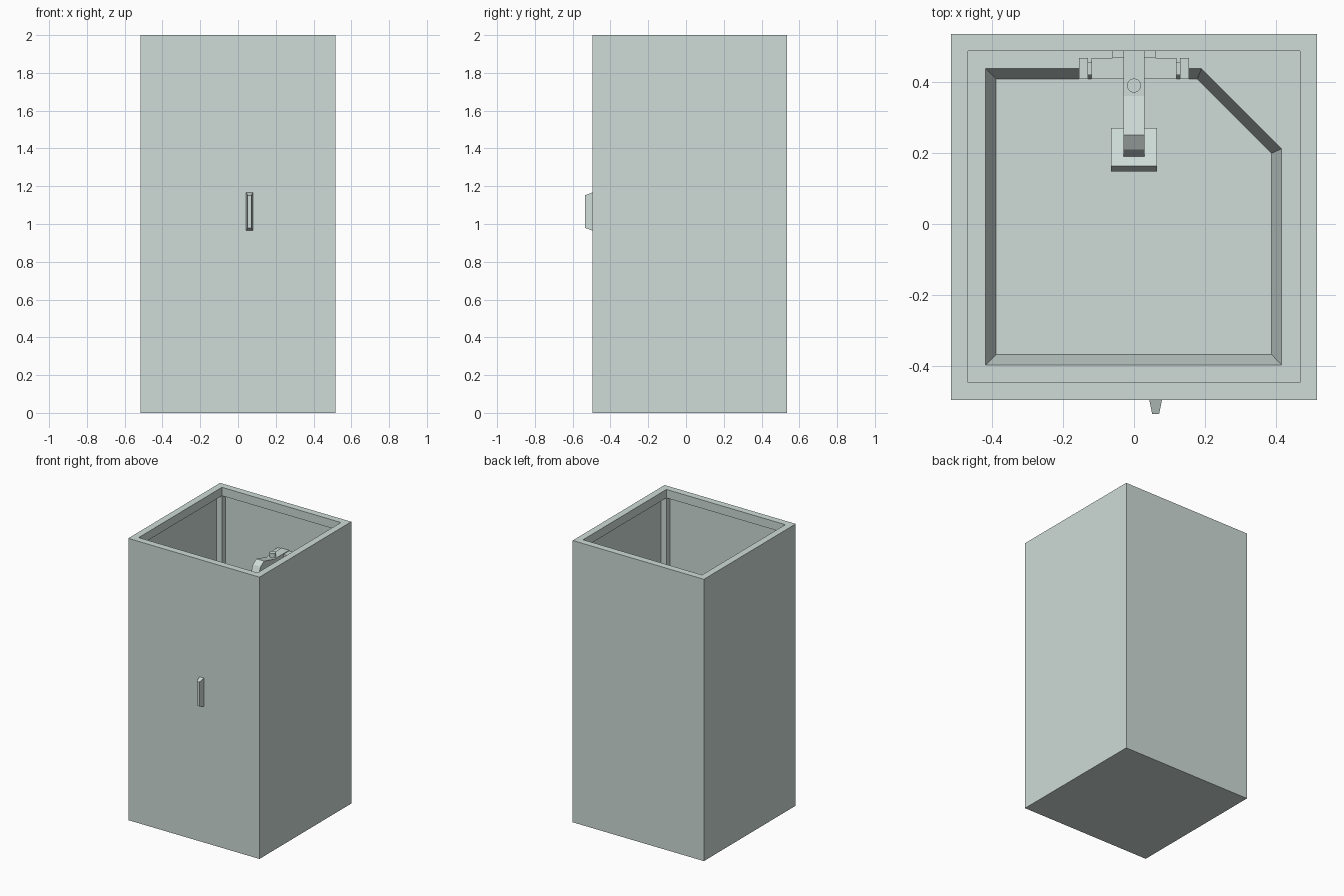
import bpy, bmesh
from mathutils import Matrix, Vector

if "Cube" in bpy.data.objects:
    bpy.data.objects.remove(bpy.data.objects["Cube"])

# One flat colour for the whole cabin
mat = bpy.data.materials.new("pale_grey_green")
mat.diffuse_color = (0.62, 0.71, 0.68, 1)
mat.use_nodes = True
mat.node_tree.nodes["Principled BSDF"].inputs["Base Color"].default_value = mat.diffuse_color


def finish(name, bm):
    bmesh.ops.recalc_face_normals(bm, faces=bm.faces)
    me = bpy.data.meshes.new(name)
    bm.to_mesh(me)
    bm.free()
    me.materials.append(mat)
    ob = bpy.data.objects.new(name, me)
    bpy.context.collection.objects.link(ob)
    return ob


def box(name, x0, x1, y0, y1, z0, z1, tilt=0):
    c = Vector(((x0 + x1) / 2, (y0 + y1) / 2, (z0 + z1) / 2))
    m = Matrix.Translation(c) @ Matrix.Rotation(tilt, 4, 'X') @ \
        Matrix.Diagonal((x1 - x0, y1 - y0, z1 - z0, 1))
    bm = bmesh.new()
    bmesh.ops.create_cube(bm, size=1, matrix=m)
    return finish(name, bm)


def loft(name, loops, cap_start=True, cap_end=True):
    """Skin a list of point loops with equal counts."""
    bm = bmesh.new()
    rings = [[bm.verts.new(p) for p in l] for l in loops]
    n = len(rings[0])
    for a, b in zip(rings, rings[1:]):
        for i in range(n):
            j = (i + 1) % n
            bm.faces.new((a[i], a[j], b[j], b[i]))
    if cap_start:
        bm.faces.new(rings[0])
    if cap_end:
        bm.faces.new(rings[-1])
    return finish(name, bm)


X = 0.515                 # half width outside
Y0, Y1 = -0.495, 0.535    # front and back outside
XI, YI0, YI1 = 0.467, -0.447, 0.487
TRAY, BEAM, T = 0.14, 1.94, 0.006

# Tray with a sloped basin that has one cut corner
bm = bmesh.new()
outer = [(-X, Y0), (X, Y0), (X, Y1), (-X, Y1)]
rim = [(-0.418, -0.397), (0.416, -0.397), (0.416, 0.212), (0.19, 0.438), (-0.418, 0.438)]
floor = [(-0.388, -0.367), (0.387, -0.367), (0.387, 0.199), (0.178, 0.408), (-0.388, 0.408)]
lo = [bm.verts.new((x, y, 0)) for x, y in outer]
hi = [bm.verts.new((x, y, TRAY)) for x, y in outer]
r = [bm.verts.new((x, y, TRAY)) for x, y in rim]
f = [bm.verts.new((x, y, 0.05)) for x, y in floor]
bm.faces.new(lo)
bm.faces.new(f)
for i in range(4):
    j = (i + 1) % 4
    bm.faces.new((lo[i], lo[j], hi[j], hi[i]))
for i in range(5):
    j = (i + 1) % 5
    bm.faces.new((r[i], r[j], f[j], f[i]))
for face in ((hi[0], hi[1], r[1], r[0]), (hi[1], hi[2], r[2], r[1]), (hi[2], r[3], r[2]),
             (hi[2], hi[3], r[4], r[3]), (hi[3], hi[0], r[0], r[4])):
    bm.faces.new(face)
finish("tray", bm)

# Corner posts and side panels
for side, x0, x1, p0, p1 in (("left", -X, -XI, -X, -X + T), ("right", XI, X, X - T, X)):
    box(side + "_front_post", x0, x1, Y0, YI0, TRAY, BEAM)
    box(side + "_back_post", x0, x1, YI1, Y1, TRAY, BEAM)
    box(side + "_panel", p0, p1, YI0, YI1, TRAY, BEAM)
box("front_door_panel", -XI, XI, Y0, Y0 + T, TRAY, BEAM)
box("back_panel", -XI, XI, Y1 - T, Y1, TRAY, BEAM)

# Top frame: one closed square ring
def square(x, y0, y1, z):
    return [(-x, y0, z), (x, y0, z), (x, y1, z), (-x, y1, z)]

loft("top_frame", [square(X, Y0, Y1, BEAM), square(X, Y0, Y1, 2), square(XI, YI0, YI1, 2),
                   square(XI, YI0, YI1, BEAM), square(X, Y0, Y1, BEAM)], False, False)

# Tapered door handle
def handle_loop(hw, z0, z1, y):
    return [(0.061 - hw, y, z0), (0.061 + hw, y, z0), (0.061 + hw, y, z1), (0.061 - hw, y, z1)]

loft("door_handle", [handle_loop(0.018, 0.965, 1.167, Y0), handle_loop(0.010, 0.98, 1.152, -0.535)])

# Shower arm: flat from the wall, rising, then bending down to the head
WALL = Y1 - T
arm = [(WALL, 1.67, 1.61), (0.36, 1.67, 1.61), (0.25, 1.70, 1.64),
       (0.21, 1.675, 1.63), (0.19, 1.63, 1.60)]
pts = [(y, t) for y, t, b in arm] + [(0.235, 1.60), (0.25, 1.635), (0.355, 1.61), (WALL, 1.61)]
loft("shower_arm", [[(x, y, z) for y, z in pts] for x in (-0.03, 0.03)])
box("shower_head", -0.065, 0.065, 0.152, 0.266, 1.575, 1.62, -0.36)
box("arm_wall_plate", -0.06, 0.06, 0.467, WALL, 1.58, 1.70 - 0.035)

# Small round knob on the arm
bm = bmesh.new()
bmesh.ops.create_cone(bm, cap_ends=True, segments=16, radius1=0.02, radius2=0.02, depth=0.04,
                      matrix=Matrix.Translation((0, 0.39, 1.68)))
finish("arm_knob", bm)

# Mixer valve with a tap on each end
box("mixer_body", -0.12, 0.12, 0.408, 0.467, 1.0, 1.06)
box("mixer_wall_plate", -0.06, 0.06, 0.467, WALL, 0.97, 1.09)
for side, s in (("left", -1), ("right", 1)):
    a, b, c = sorted((s * 0.12, s * 0.13)), sorted((s * 0.13, s * 0.155)), side
    box(c + "_tap_neck", *a, 0.42, 0.455, 1.012, 1.048)
    box(c + "_tap", *b, 0.408, 0.467, 1.0, 1.06)
